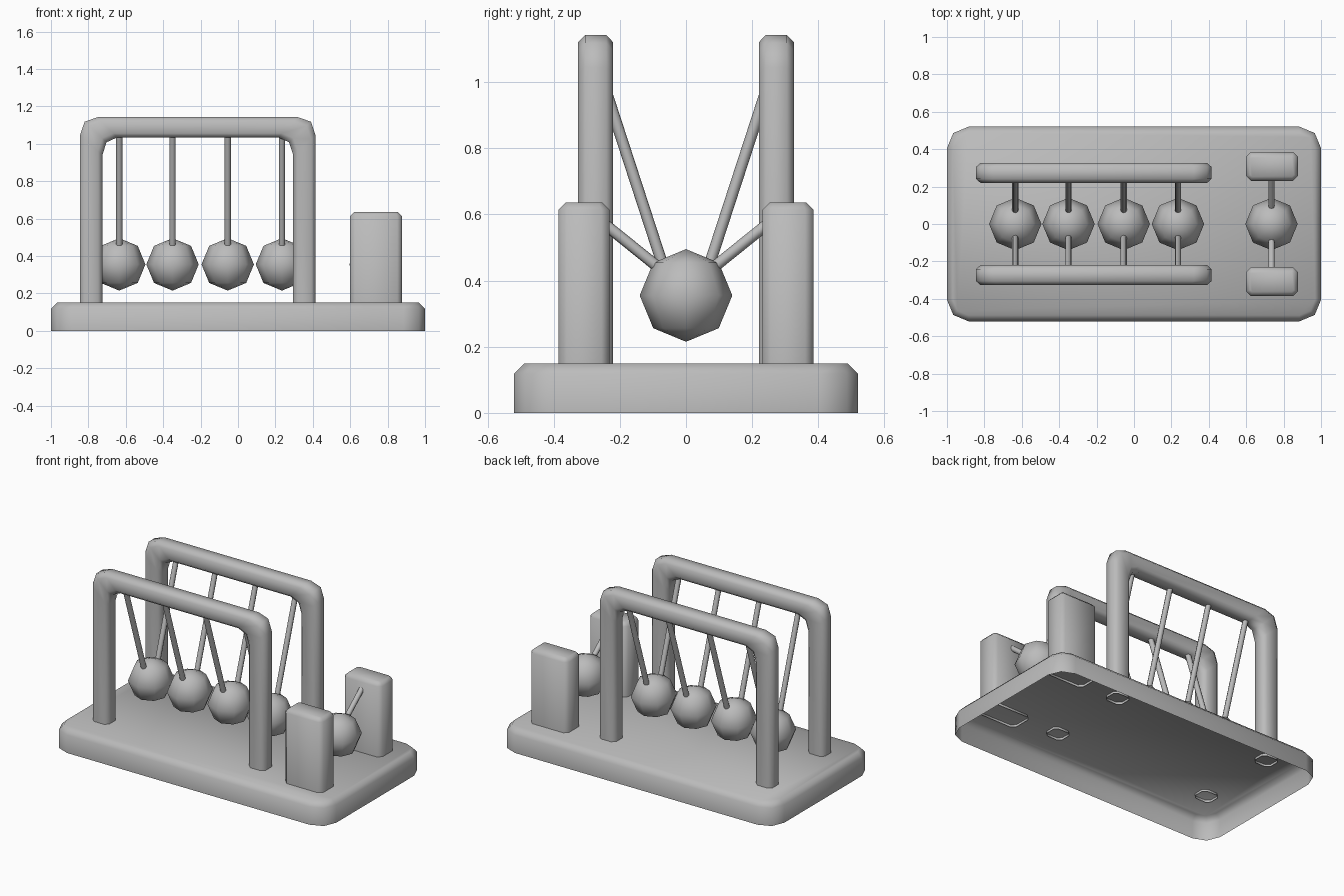
import bpy, bmesh, math
from mathutils import Vector

cube = bpy.data.objects.get("Cube")
if cube:
    bpy.data.objects.remove(cube, do_unlink=True)

grey = bpy.data.materials.new("plain grey")
grey.use_nodes = True
grey.diffuse_color = (0.5, 0.5, 0.5, 1)
grey.node_tree.nodes["Principled BSDF"].inputs["Base Color"].default_value = (0.5, 0.5, 0.5, 1)


def finish(name, bm):
    """Turn a bmesh into a smooth shaded grey object."""
    bmesh.ops.recalc_face_normals(bm, faces=bm.faces)
    mesh = bpy.data.meshes.new(name)
    bm.to_mesh(mesh)
    bm.free()
    mesh.materials.append(grey)
    obj = bpy.data.objects.new(name, mesh)
    bpy.context.collection.objects.link(obj)
    bpy.ops.object.select_all(action='DESELECT')
    obj.select_set(True)
    bpy.context.view_layer.objects.active = obj
    bpy.ops.object.shade_smooth_by_angle(angle=math.radians(60))
    return obj


def loft(bm, rings, cap_top=False):
    """Skin a list of equal closed rings of points."""
    loops = [[bm.verts.new(p) for p in ring] for ring in rings]
    for a, b in zip(loops, loops[1:]):
        for i in range(len(a)):
            j = (i + 1) % len(a)
            bm.faces.new((a[i], a[j], b[j], b[i]))
    if cap_top:
        bm.faces.new(loops[-1])


def rounded_rect(cx, cy, hx, hy, r, steps, z):
    """Rectangle outline whose corners are arcs of a few steps."""
    pts = []
    for q, (sx, sy) in enumerate(((1, 1), (-1, 1), (-1, -1), (1, -1))):
        for k in range(steps + 1):
            a = math.pi / 2 * (q + k / steps)
            pts.append((cx + sx * (hx - r) + r * math.cos(a),
                        cy + sy * (hy - r) + r * math.sin(a), z))
    return pts


def slab(name, cx, cy, hx, hy, r, steps, z0, z1, bevel):
    """Open-bottomed block with rounded corners and a bevelled top."""
    bm = bmesh.new()
    loft(bm, [rounded_rect(cx, cy, hx, hy, r, steps, z0),
              rounded_rect(cx, cy, hx, hy, r, steps, z1 - bevel),
              rounded_rect(cx, cy, hx - bevel, hy - bevel, max(r - bevel, 0.01), steps, z1)],
         cap_top=True)
    finish(name, bm)


def arch(name, y):
    """Octagonal bar bent into an arch; stations pair an outer and an inner point."""
    mid = -0.215
    left = [((-0.845, 0.135), (-0.725, 0.135)), ((-0.845, 1.045), (-0.725, 0.94)),
            ((-0.82, 1.118), (-0.703, 1.008)), ((-0.75, 1.142), (-0.645, 1.034))]
    right = [tuple((2 * mid - x, z) for x, z in pair) for pair in reversed(left)]
    section = [(0, -0.6), (0, 0.6), (0.2, 1), (0.8, 1), (1, 0.6), (1, -0.6), (0.8, -1), (0.2, -1)]
    rings = []
    for outer, inner in left + right:
        o, i = Vector((outer[0], y, outer[1])), Vector((inner[0], y, inner[1]))
        rings.append([o.lerp(i, t) + Vector((0, s * 0.053, 0)) for t, s in section])
    bm = bmesh.new()
    loft(bm, rings)
    finish(name, bm)


def rod(name, start, end, radius=0.017):
    """Eight sided rod between two points."""
    a, b = Vector(start), Vector(end)
    bm = bmesh.new()
    bmesh.ops.create_cone(bm, cap_ends=True, segments=8, radius1=radius, radius2=radius,
                          depth=(b - a).length)
    bm.transform((b - a).to_track_quat('Z', 'Y').to_matrix().to_4x4())
    bmesh.ops.translate(bm, verts=bm.verts, vec=(a + b) / 2)
    finish(name, bm)


def ball(name, x):
    bm = bmesh.new()
    bmesh.ops.create_uvsphere(bm, u_segments=8, v_segments=4, radius=0.14)
    bmesh.ops.translate(bm, verts=bm.verts, vec=(x, 0, 0.355))
    finish(name, bm)


# Hollow base
slab("base", 0, 0, 1.0, 0.52, 0.115, 2, 0.0, 0.15, 0.032)

# Arches and end blocks, front and back
for side, s in (("front", -1), ("back", 1)):
    arch(side + "_arch", s * 0.273)
    slab(side + "_block", 0.738, s * 0.308, 0.138, 0.077, 0.025, 1, 0.135, 0.636, 0.022)

# Hanging balls with a pair of slanted rods each
for n, x in enumerate((-0.635, -0.35, -0.055, 0.235, 0.735), 1):
    ball(f"ball_{n}", x)
    for side, s in (("front", -1), ("back", 1)):
        if x < 0.5:
            rod(f"{side}_rod_{n}", (x, s * 0.073, 0.455), (x, s * 0.27, 1.06))
        else:
            rod(f"{side}_rod_{n}", (x, s * 0.08, 0.437), (x, s * 0.27, 0.59))
